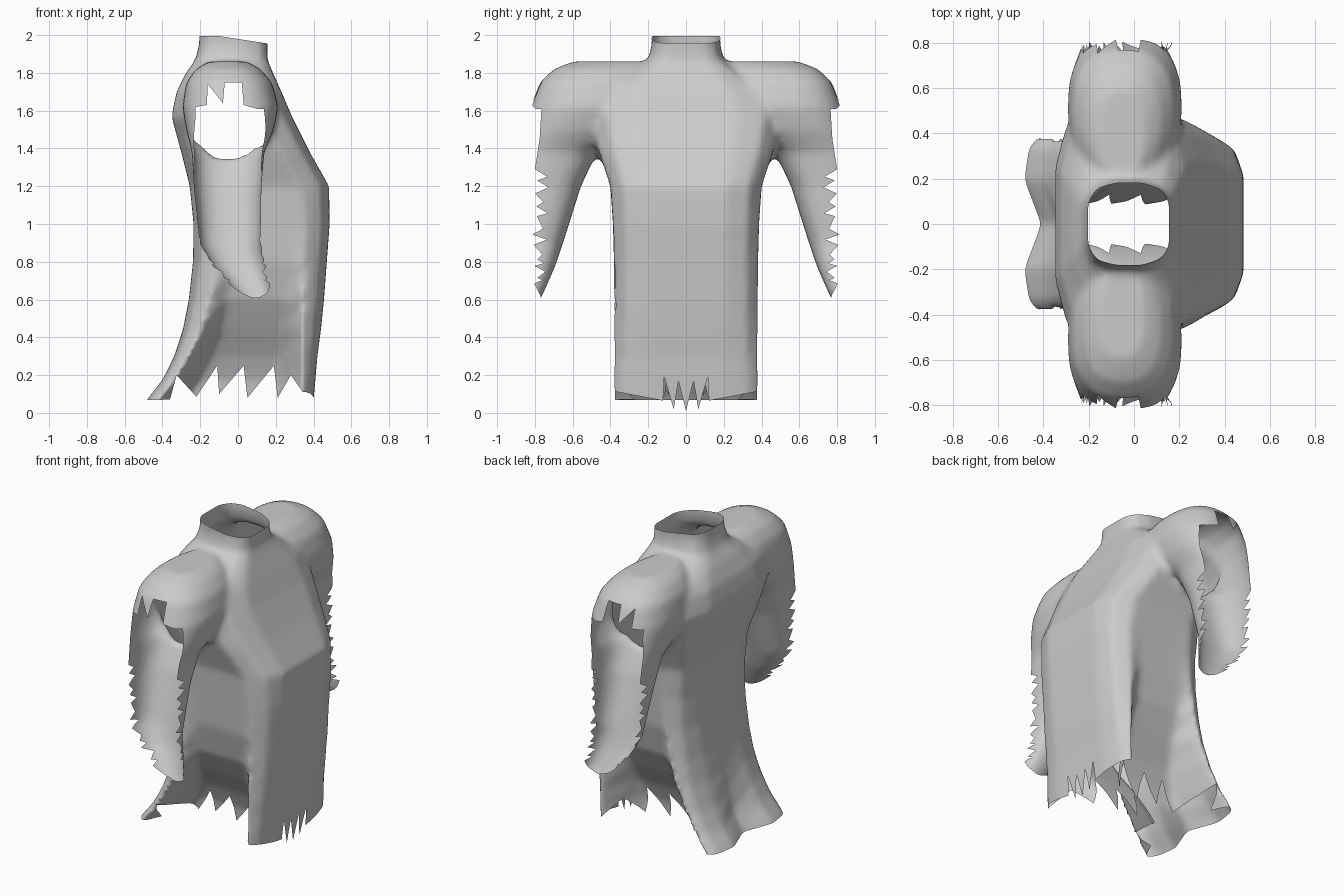
import bpy, bmesh, random
from math import cos, sin, tau, copysign

if "Cube" in bpy.data.objects:
    bpy.data.objects.remove(bpy.data.objects["Cube"])
random.seed(4)

CLOTH = bpy.data.materials.new("cloth")
CUT = bpy.data.materials.new("cut")


def loft(bm, rings):
    """Closed solid through a stack of rings with equal point counts."""
    vs = [[bm.verts.new(p) for p in r] for r in rings]
    n = len(vs[0])
    for a, b in zip(vs, vs[1:]):
        for i in range(n):
            bm.faces.new((a[i], a[(i + 1) % n], b[(i + 1) % n], b[i]))
    bm.faces.new(vs[0][::-1])
    bm.faces.new(vs[-1])


def finish(bm, name, mat):
    bmesh.ops.recalc_face_normals(bm, faces=bm.faces)
    me = bpy.data.meshes.new(name)
    bm.to_mesh(me)
    bm.free()
    me.materials.append(mat)
    ob = bpy.data.objects.new(name, me)
    bpy.context.collection.objects.link(ob)
    return ob


def prism(name, profile, axis, lo, hi):
    """Cutter: (u, z) profile extruded along x or y."""
    bm = bmesh.new()
    put = (lambda u, z, d: (u, d, z)) if axis == "y" else (lambda u, z, d: (d, u, z))
    loft(bm, [[put(u, z, d) for u, z in profile] for d in (lo, hi)])
    ob = finish(bm, name, CUT)
    ob.hide_render = True
    return ob


def torso_ring(z, xb, xf, w, p, notch, c):
    L = xf - xb - 2 * c
    half = [(xf, 0), (xf, .55 * w), (xf - .3 * c, .84 * w), (xf - c, w),
            (xf - c - .18 * L, p), (xb + c + .18 * L, p),
            (xb + c, w), (xb + .3 * c, .86 * w), (xb, .5 * w), (xb + notch, 0)]
    return [(x, y, z) for x, y in half] + [(x, -y, z) for x, y in half[-2:0:-1]]


def arm_ring(side, z, x0, x1, y0, y1, n=28):
    f = lambda v: copysign(abs(v) ** .8, v)
    return [((x0 + x1) / 2 + (x1 - x0) / 2 * f(cos(tau * i / n)),
             side * ((y0 + y1) / 2 + (y1 - y0) / 2 * f(sin(tau * i / n))), z) for i in range(n)]


# torso: z, back x, front x, half width, pinched half width, notch, corner depth
TORSO = [(-.08, -.56, .39, .395, .08, .08, .07), (.07, -.485, .40, .395, .085, .075, .07),
         (.18, -.40, .41, .39, .10, .06, .07), (.3, -.34, .42, .385, .15, .03, .08),
         (.45, -.29, .44, .385, .24, .01, .10), (.6, -.26, .455, .385, .32, 0, .11),
         (.8, -.238, .47, .385, .37, 0, .12), (1.0, -.235, .485, .388, .385, 0, .13),
         (1.2, -.255, .482, .40, .40, 0, .15), (1.38, -.30, .38, .46, .46, 0, .15),
         (1.57, -.352, .285, .50, .50, 0, .16), (1.7, -.325, .23, .45, .45, 0, .15),
         (1.8, -.275, .185, .30, .30, 0, .13), (1.87, -.225, .155, .20, .20, 0, .12),
         (1.95, -.205, .155, .18, .18, 0, .12), (2.1, -.20, .165, .185, .185, 0, .12)]
# sleeve: z, x range, y range
ARM = [(.45, .05, .20, .86, .99), (.63, -.01, .19, .755, .98), (.78, -.14, .15, .69, .97),
       (.9, -.205, .12, .65, .95), (1.2, -.235, .125, .555, .93), (1.38, -.245, .14, .47, .90),
       (1.5, -.275, .19, .3, .86), (1.62, -.295, .215, .2, .825), (1.75, -.275, .18, .2, .775),
       (1.82, -.225, .12, .2, .70), (1.86, -.16, .05, .2, .60)]

bm = bmesh.new()
loft(bm, [torso_ring(*r) for r in TORSO])
for s in (1, -1):
    loft(bm, [arm_ring(s, *r) for r in ARM])
shirt = finish(bm, "torn_shirt", CLOTH)

# blend torso and sleeves into one skin
m = shirt.modifiers.new("blend", "REMESH")
m.mode, m.voxel_size = "VOXEL", .02
m = shirt.modifiers.new("soften", "SMOOTH")
m.factor, m.iterations = .5, 9

# cutters: neck opening, ragged side hem, ragged front hem
cutters = [
    prism("neck_cutter", [(-.5, 2.0), (-.1, 1.995), (.16, 1.955), (.5, 1.95), (.5, 2.3), (-.5, 2.3)], "y", -.5, .5),
    prism("hem_cutter", [(-.8, .065), (-.36, .07), (-.325, .2), (-.22, .085), (-.11, .25), (-.1, .1),
                         (.03, .25), (.05, .08), (.19, .25), (.21, .08), (.28, .2), (.35, .1), (.38, .01),
                         (.7, .005), (.7, -.4), (-.8, -.4)], "y", -.7, .7),
]
front = [(0, .01), (.04, .17), (.065, .02), (.115, .19), (.122, .065), (.36, .11), (.6, .11)]
cutters.append(prism("front_hem_cutter", [(-y, z) for y, z in front[:0:-1]] + front + [(.6, -.3), (-.6, -.3)],
                     "x", .34, .7))

# sleeve openings: ragged shoulder hole and ragged long edges
hole = [(-.22, 1.40), (-.225, 1.62), (-.165, 1.63), (-.16, 1.74), (-.08, 1.64), (-.07, 1.75),
        (.02, 1.75), (.03, 1.63), (.1, 1.61), (.09, 1.40)]
edge = [(.765, 1.61), (.775, 1.45), (.80, 1.29)]
z = 1.25
while z > .66:
    edge += [(random.uniform(.725, .765), z), (random.uniform(.785, .82), z - random.uniform(.01, .035))]
    z -= random.uniform(.05, .085) if z > .9 else .045
edge += [(.77, .62), (.77, .3), (1.3, .3), (1.3, 1.61)]
for s in (1, -1):
    cutters.append(prism("shoulder_hole_cutter", hole, "y", s * .66, s * 1.2))
    cutters.append(prism("sleeve_edge_cutter", [(s * y, z) for y, z in edge], "x", -.6, .6))

for c in cutters:
    b = shirt.modifiers.new(c.name, "BOOLEAN")
    b.operation, b.solver, b.object = "DIFFERENCE", "EXACT", c
    b.material_mode = "TRANSFER"

# bake, then drop the cut faces so the cloth is an open shell
dg = bpy.context.evaluated_depsgraph_get()
me = bpy.data.meshes.new_from_object(shirt.evaluated_get(dg))
cut_ids = {i for i, mt in enumerate(me.materials) if mt and mt.name.startswith("cut")}
bm = bmesh.new()
bm.from_mesh(me)
bmesh.ops.delete(bm, geom=[f for f in bm.faces if f.material_index in cut_ids], context="FACES")
for f in bm.faces:
    f.material_index = 0
    f.smooth = True
bm.to_mesh(me)
bm.free()
me.materials.clear()
shirt.modifiers.clear()
shirt.data = me
for c in cutters:
    bpy.data.objects.remove(c)
